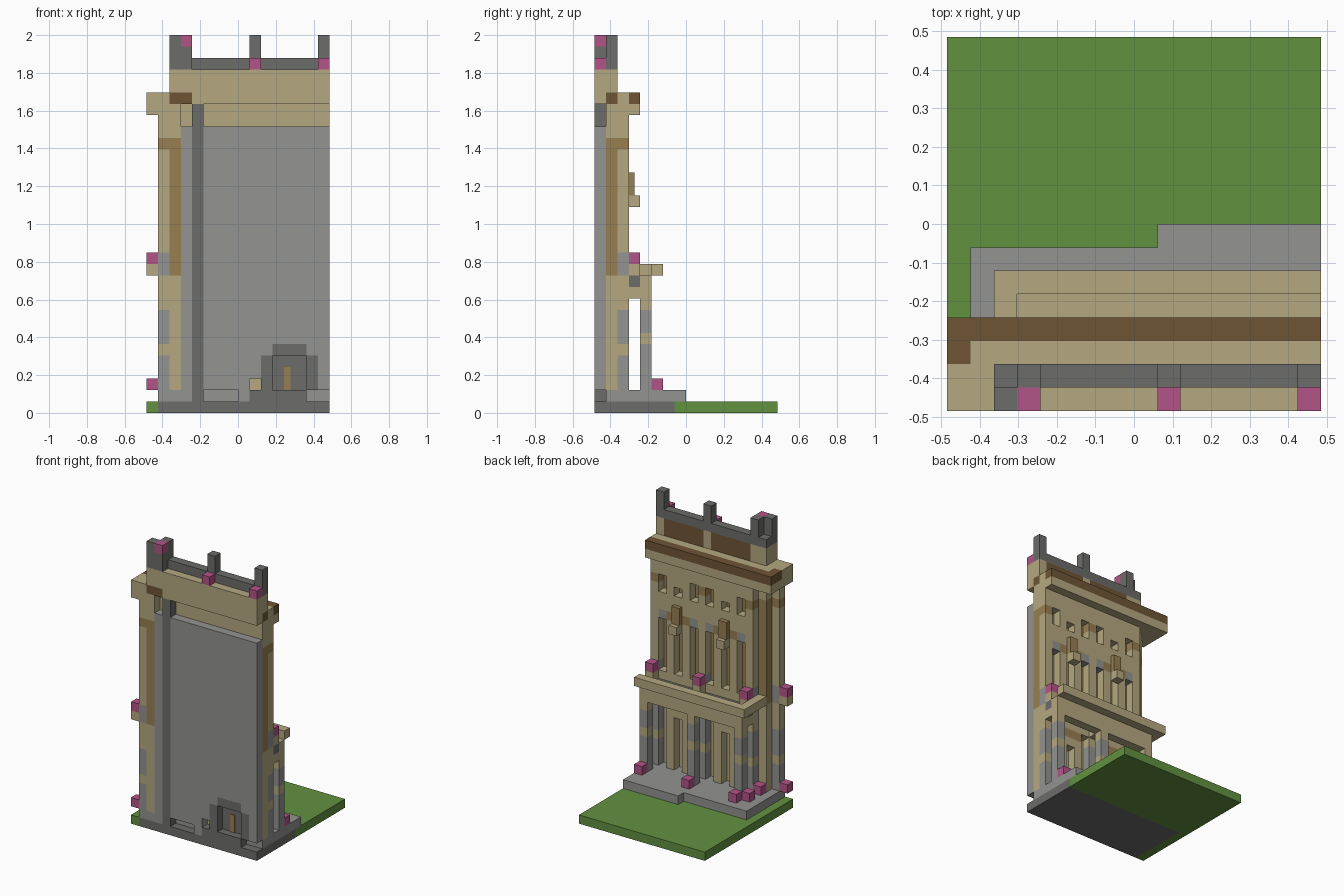
import bpy

if "Cube" in bpy.data.objects:
    bpy.data.objects.remove(bpy.data.objects["Cube"], do_unlink=True)

UNIT = 2 / 33


def material(name, red, green, blue):
    """Flat material from display colour values."""
    linear = [((c / 255 + 0.055) / 1.055) ** 2.4 for c in (red, green, blue)] + [1]
    mat = bpy.data.materials.new(name)
    mat.use_nodes = True
    mat.diffuse_color = linear
    mat.node_tree.nodes["Principled BSDF"].inputs["Base Color"].default_value = linear
    return mat


sand = material("sandstone", 181, 168, 128)
stone = material("light_stone", 147, 147, 145)
slate = material("dark_stone", 108, 108, 106)
brown = material("dark_brown", 110, 85, 53)
tan = material("tan_brown", 152, 127, 82)
pink = material("pink", 178, 85, 135)
grass = material("grass_green", 98, 145, 64)


def block(name, mat, x, y, z):
    """Box between pairs of block coordinates."""
    corners = [((i - 8) * UNIT, (j - 8) * UNIT, k * UNIT) for k in z for j in y for i in x]
    faces = [(0, 2, 3, 1), (4, 5, 7, 6), (0, 1, 5, 4), (2, 6, 7, 3), (0, 4, 6, 2), (1, 3, 7, 5)]
    mesh = bpy.data.meshes.new(name)
    mesh.from_pydata(corners, [], faces)
    mesh.materials.append(mat)
    obj = bpy.data.objects.new(name, mesh)
    bpy.context.scene.collection.objects.link(obj)
    return obj


def cell(name, mat, x, y, z):
    """Single unit cube."""
    return block(name, mat, (x, x + 1), (y, y + 1), (z, z + 1))


def shaft(name, x, y, start, bands):
    """Square column stacked from coloured bands, each given by its top."""
    for mat, top in bands:
        block(name, mat, (x, x + 1), (y, y + 1), (start, top))
        start = top


POSTS = (3, 9, 15)
BAYS = (4, 10)
WIDE = (3, 16)

# Ground, foundation and stepped platform
block("lawn", grass, x=(0, 16), y=(7, 16), z=(0, 1))
block("lawn_side_strip", grass, x=(0, 1), y=(0, 7), z=(0, 1))
block("foundation", slate, x=(1, 16), y=(0, 7), z=(0, 1))
block("platform", stone, x=(1, 16), y=(1, 7), z=(1, 2))
block("platform_step", stone, x=(9, 16), y=(7, 8), z=(1, 2))
block("platform_corner", stone, x=(1, 4), y=(0, 1), z=(1, 2))

# Plain rear wall core with corner drain column
FRONT = (0, 1)
block("core_edge", stone, x=(3, 4), y=FRONT, z=(2, 25))
block("core_column", slate, x=(4, 5), y=FRONT, z=(1, 27))
block("core_wall", stone, x=(5, 8), y=FRONT, z=(2, 25))
block("core_wall", stone, x=(8, 9), y=FRONT, z=(1, 25))
block("core_wall", stone, x=(9, 10), y=FRONT, z=(3, 25))
block("core_wall", stone, x=(10, 11), y=FRONT, z=(5, 25))
block("core_wall", stone, x=(11, 14), y=FRONT, z=(6, 25))
block("core_wall", stone, x=(14, 15), y=FRONT, z=(5, 25))
block("core_wall", stone, x=(15, 16), y=FRONT, z=(2, 25))

# Fireplace-like arch set in the core wall
block("arch_left_jamb", slate, x=(10, 11), y=FRONT, z=(1, 5))
block("arch_right_jamb", slate, x=(14, 15), y=FRONT, z=(2, 5))
block("arch_head", slate, x=(11, 14), y=FRONT, z=(5, 6))
block("arch_sill", slate, x=(11, 14), y=FRONT, z=(1, 2))
cell("arch_foot", slate, 9, 0, 1)
block("arch_back", slate, x=(11, 14), y=(0.9, 1), z=(2, 5))
block("arch_door", tan, x=(12, 12.6), y=(0.8, 0.9), z=(2, 4))

# Wall layer wrapping the core
for start, top, mat in ((2, 12, sand), (12, 24, tan), (24, 26, sand)):
    block("wall_layer", mat, x=(2, 16), y=(1, 2), z=(start, top))
    block("side_wall_layer", mat, x=(2, 3), y=FRONT, z=(start, top))

# Wall pilasters with worn bands
worn = [(stone, 5), (sand, 6), (stone, 9), (sand, 12), (stone, 14), (sand, 23), (tan, 24), (sand, 26)]
for x in POSTS:
    shaft("wall_pilaster", x, 2, 2, worn)
shaft("side_pilaster", 1, 0, 2, worn)

# Porch columns, beams and their plinth blocks
porch = [(stone, 6), (sand, 7), (stone, 9), (sand, 10)]
for x in POSTS:
    shaft("porch_column", x, 4, 2, porch)
    cell("column_foot", pink, x, 5, 2)
    cell("porch_cross_beam", sand, x, 3, 10)
    cell("pilaster_bracket", sand, x, 3, 12)
    cell("pilaster_foot", pink, x, 3, 13)
for y in (2, 4):
    cell("corner_foot", pink, 2, y, 2)
cell("side_foot", pink, 0, 0, 2)
cell("side_bracket", sand, 0, 0, 12)
cell("side_upper_foot", pink, 0, 0, 13)

# Porch entablature with raised lip
block("porch_beam", sand, x=WIDE, y=(4, 5), z=(10, 12))
block("porch_ceiling", slate, x=WIDE, y=(3, 4), z=(11, 12))
block("porch_lip", sand, x=(2, 16), y=(5, 6), z=(12, 13))
block("porch_lip_side", sand, x=(2, 3), y=(2, 5), z=(12, 13))

# Two matching window bays
for b in BAYS:
    middle = (b + 2, b + 3)
    span = (b, b + 5)
    inner = (b + 1, b + 4)
    layer = (2, 3)
    # Doorway
    for x in (b + 1, b + 3):
        block("door_jamb", sand, x=(x, x + 1), y=layer, z=(2, 8))
        block("window_mullion", sand, x=(x, x + 1), y=layer, z=(13, 19))
        block("upper_mullion", sand, x=(x, x + 1), y=layer, z=(20, 24))
    block("door_lintel", sand, x=inner, y=layer, z=(8, 9))
    block("door_arch", tan, x=inner, y=layer, z=(9, 10))
    block("bay_beam", sand, x=span, y=layer, z=(10, 11))
    block("bay_soffit", slate, x=span, y=layer, z=(11, 12))
    block("bay_sill", sand, x=span, y=layer, z=(12, 13))
    # Window head, ornament and small lights
    block("window_head", tan, x=inner, y=layer, z=(19, 20))
    block("window_keystone", tan, x=middle, y=(2, 3.5), z=(19, 21))
    cell("ornament", sand, b + 2, 3, 18)
    block("panel_below_light", sand, x=middle, y=layer, z=(21, 22))
    block("panel_above_light", sand, x=middle, y=layer, z=(23, 24))
    for x in (b, b + 4):
        block("side_light_panel", stone, x=(x, x + 1), y=layer, z=(19, 20))
        block("side_light_rail", sand, x=(x, x + 1), y=layer, z=(20, 22))
    block("bay_frieze", sand, x=span, y=layer, z=(24, 26))

    # Attic panel
    block("attic_panel", brown, x=span, y=(1, 2), z=(28, 30))

# Main cornice
block("cornice_lower", sand, x=(0, 16), y=(1, 4), z=(26, 27))
block("cornice_lower_end", sand, x=(0, 3), y=FRONT, z=(26, 27))
block("cornice_edge", brown, x=(0, 16), y=(3, 4), z=(27, 28))
cell("cornice_corner", brown, 0, 2, 27)
block("cornice_top", sand, x=(1, 16), y=(2, 3), z=(27, 28))
block("cornice_end", sand, x=(0, 2), y=(0, 2), z=(27, 28))
block("cornice_core", brown, x=(2, 16), y=(1, 2), z=(27, 28))
block("cornice_core_end", brown, x=(2, 4), y=FRONT, z=(27, 28))

# Attic
block("attic_base", sand, x=(4, 16), y=FRONT, z=(27, 28))
block("attic_wall", sand, x=(2, 16), y=FRONT, z=(28, 30))
cell("attic_corner", sand, 2, 1, 28)
cell("attic_corner", sand, 2, 1, 29)

# Parapet with posts
block("parapet", slate, x=(2, 16), y=(1, 2), z=(30, 31))
for x in POSTS:
    block("attic_pilaster", sand, x=(x, x + 1), y=(1, 2), z=(28, 30))
    block("parapet_post", slate, x=(x, x + 1), y=(1, 2), z=(31, 33))
for x in POSTS[1:]:
    cell("post_foot", pink, x, 0, 30)
block("parapet_return", slate, x=(2, 4), y=FRONT, z=(30, 32))
cell("return_post", slate, 2, 0, 32)
cell("return_cap", pink, 3, 0, 32)
